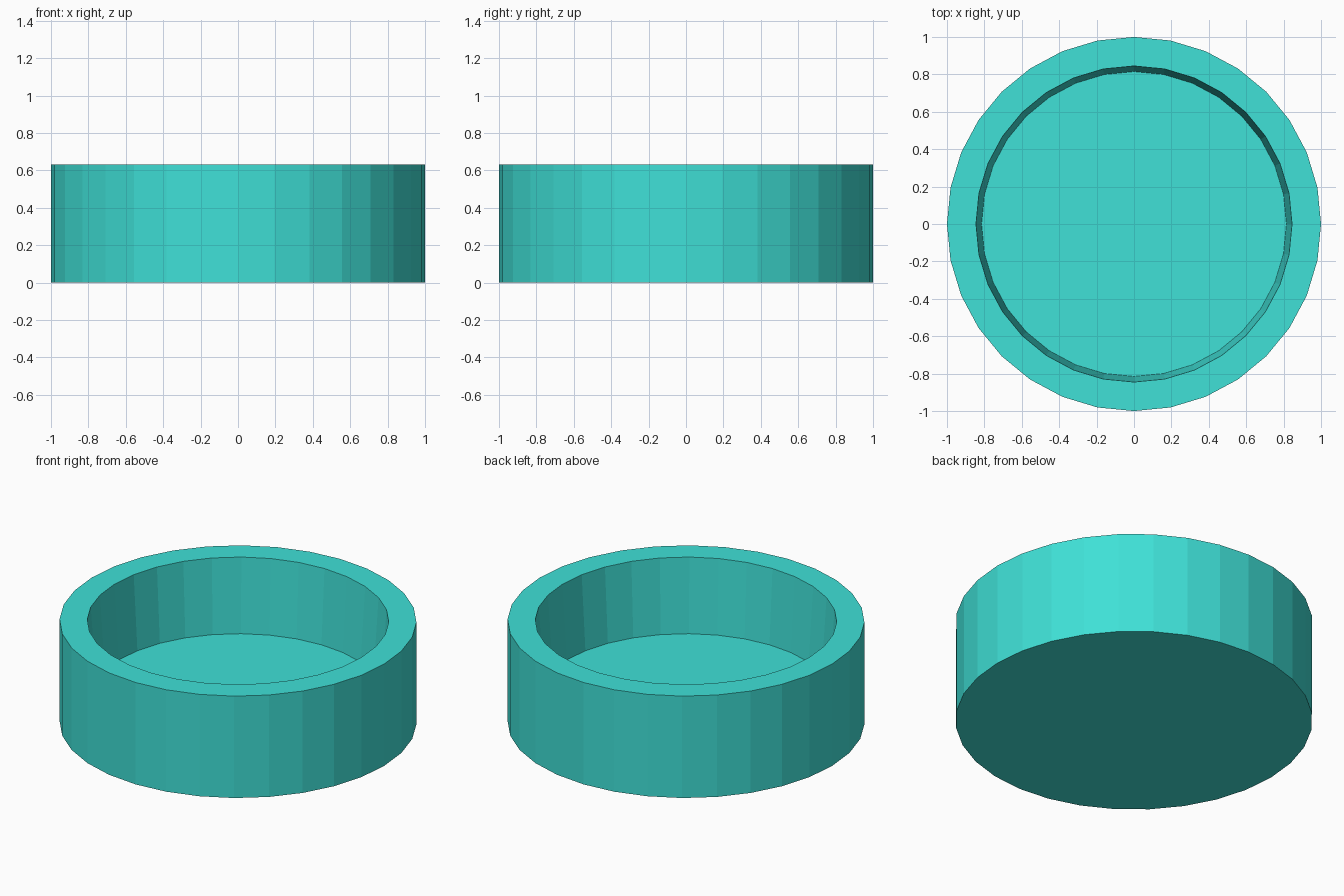
import bpy, bmesh
from math import cos, sin, tau

if "Cube" in bpy.data.objects:
    bpy.data.objects.remove(bpy.data.objects["Cube"])

SIDES = 32
# Cross-section (radius, height): outer wall, rim, tapered inner wall, recessed floor
PROFILE = [(1.0, 0.0), (1.0, 0.63), (0.845, 0.63), (0.815, 0.17)]

bm = bmesh.new()
rings = [[bm.verts.new((r * cos(tau * i / SIDES), r * sin(tau * i / SIDES), z))
          for i in range(SIDES)] for r, z in PROFILE]

# Walls and rim
for a, b in zip(rings, rings[1:]):
    for i in range(SIDES):
        j = (i + 1) % SIDES
        bm.faces.new((a[i], a[j], b[j], b[i]))

# Underside and inner floor
bm.faces.new(rings[0][::-1])
bm.faces.new(rings[-1])

mesh = bpy.data.meshes.new("round_dish")
bm.to_mesh(mesh)
bm.free()
dish = bpy.data.objects.new("round_dish", mesh)
bpy.context.collection.objects.link(dish)

# Turquoise finish
mat = bpy.data.materials.new("turquoise")
mat.diffuse_color = (0.05, 0.75, 0.68, 1.0)
mat.use_nodes = True
mat.node_tree.nodes["Principled BSDF"].inputs["Base Color"].default_value = mat.diffuse_color
mesh.materials.append(mat)
